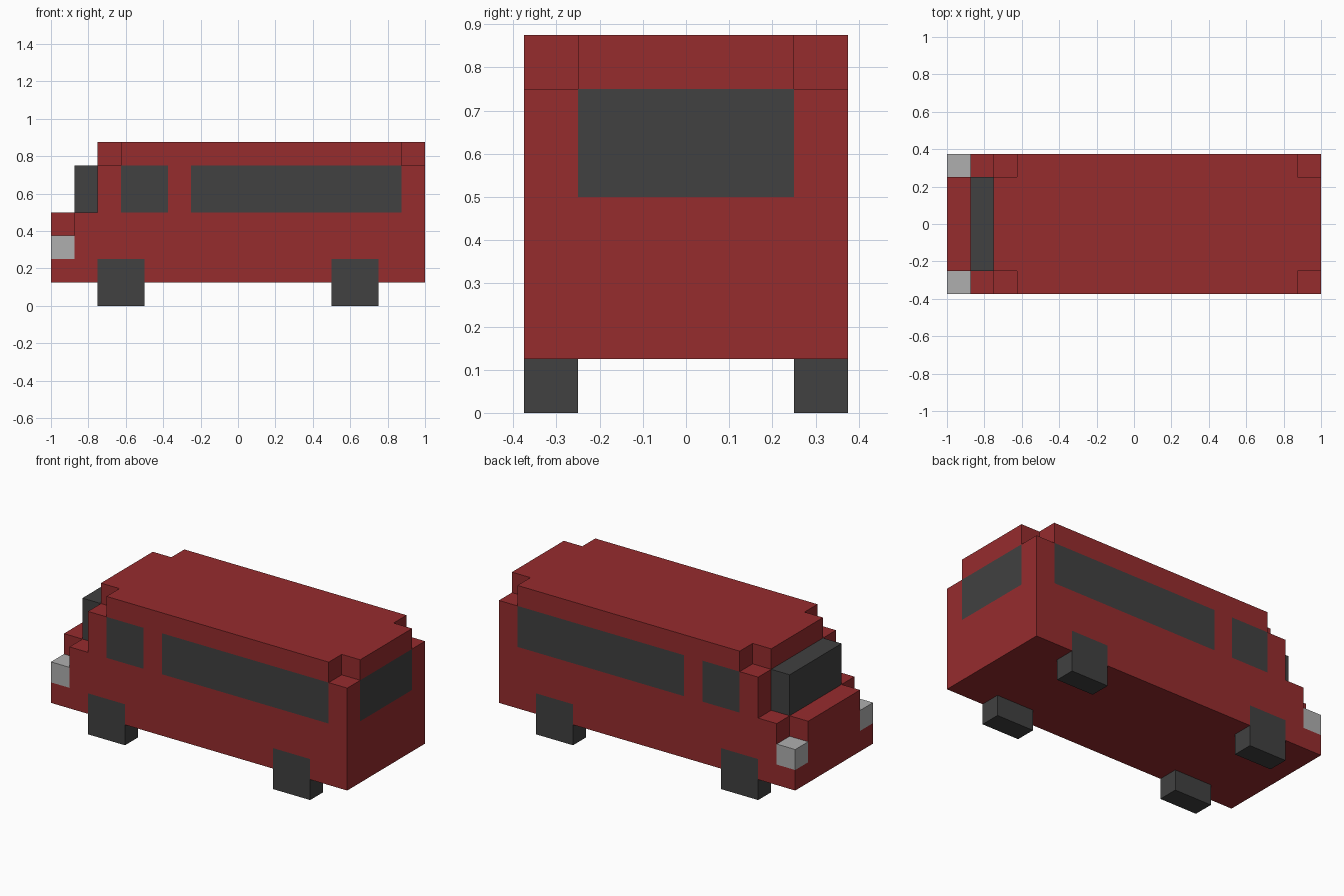
import bpy
import bmesh
from mathutils import Vector

if "Cube" in bpy.data.objects:
    bpy.data.objects.remove(bpy.data.objects["Cube"])

S = 0.125                      # block size
NX, NY = 16, 6                 # blocks along x and y


def material(name, rgb):
    m = bpy.data.materials.new(name)
    m.diffuse_color = (*rgb, 1)
    m.use_nodes = True
    m.node_tree.nodes["Principled BSDF"].inputs["Base Color"].default_value = m.diffuse_color
    return m


red = material("red paint", (0.305, 0.025, 0.027))
dark = material("dark grey", (0.052, 0.052, 0.052))
silver = material("light grey", (0.43, 0.43, 0.43))

cells = {}                     # block position -> part name
part_material = {}


def fill(part, mat, x, y, z, mirror=False):
    """Fill a half-open range of blocks; mirror also fills the other side in y."""
    part_material[part] = mat
    for i in range(*x):
        for j in range(*y):
            for k in range(*z):
                cells[i, j, k] = part
                if mirror:
                    cells[i, NY - 1 - j, k] = part


def carve(x, z):
    """Remove blocks from both side columns."""
    for i in range(*x):
        for k in range(*z):
            for j in (0, NY - 1):
                cells.pop((i, j, k), None)


# Body: lower hull with bonnet, then cabin
fill("body", red, (0, 16), (0, 6), (1, 4))
fill("body", red, (2, 16), (0, 6), (4, 7))

# Stepped corners on bonnet and roof
carve((0, 1), (3, 4))
carve((2, 3), (6, 7))
carve((15, 16), (6, 7))

# Glass
fill("windshield", dark, (1, 2), (1, 5), (4, 6))
fill("rear_window", dark, (15, 16), (1, 5), (4, 6))
fill("cab_windows", dark, (3, 5), (0, 1), (4, 6), mirror=True)
fill("side_windows", dark, (6, 15), (0, 1), (4, 6), mirror=True)

# Headlights and wheels
fill("headlights", silver, (0, 1), (0, 1), (2, 3), mirror=True)
fill("front_wheels", dark, (2, 4), (0, 1), (0, 2), mirror=True)
fill("rear_wheels", dark, (12, 14), (0, 1), (0, 2), mirror=True)


def build(part):
    """Make one object from the exposed block faces of a part."""
    bm = bmesh.new()
    for cell, owner in cells.items():
        if owner != part:
            continue
        centre = Vector(cell) + Vector((0.5, 0.5, 0.5))
        for axis in range(3):
            for sign in (-1, 1):
                n = Vector((0, 0, 0))
                n[axis] = sign
                if tuple(int(c + d) for c, d in zip(cell, n)) in cells:
                    continue
                u = Vector((0, 0, 0))
                u[(axis + 1) % 3] = 0.5
                v = n.cross(u)
                mid = centre + n * 0.5
                corners = (mid - u - v, mid + u - v, mid + u + v, mid - u + v)
                bm.faces.new([bm.verts.new((p - Vector((NX / 2, NY / 2, 0))) * S)
                              for p in corners])
    bmesh.ops.remove_doubles(bm, verts=bm.verts, dist=0.001)
    mesh = bpy.data.meshes.new(part)
    bm.to_mesh(mesh)
    bm.free()
    mesh.materials.append(part_material[part])
    bpy.context.collection.objects.link(bpy.data.objects.new(part, mesh))


for part in part_material:
    build(part)
